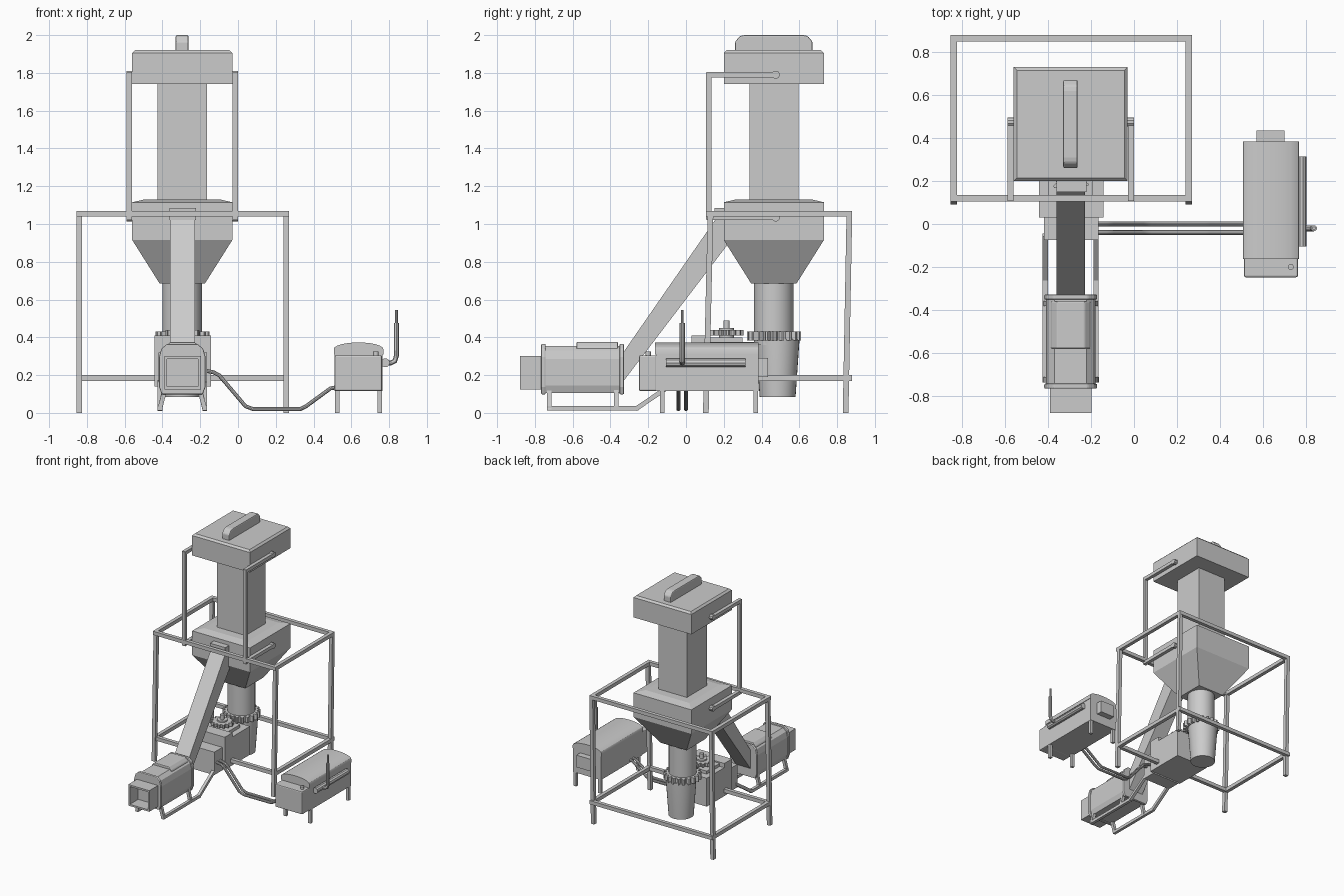
import bpy, bmesh
from math import sin, cos, pi
from mathutils import Vector

cube = bpy.data.objects.get("Cube")
if cube:
    bpy.data.objects.remove(cube, do_unlink=True)

CX, CY = -0.295, 0.465   # axis of the tower


def loft(name, rings, smooth=False, bevel=0):
    """Skin a stack of equal-length rings and cap both ends."""
    bm = bmesh.new()
    loops = [[bm.verts.new(p) for p in ring] for ring in rings]
    n = len(loops[0])
    for a, b in zip(loops, loops[1:]):
        for i in range(n):
            j = (i + 1) % n
            bm.faces.new((a[i], a[j], b[j], b[i]))
    bm.faces.new(loops[0])
    bm.faces.new(loops[-1])
    bmesh.ops.recalc_face_normals(bm, faces=bm.faces)
    mesh = bpy.data.meshes.new(name)
    bm.to_mesh(mesh)
    bm.free()
    obj = bpy.data.objects.new(name, mesh)
    bpy.context.collection.objects.link(obj)
    if bevel:
        mod = obj.modifiers.new("Bevel", 'BEVEL')
        mod.width = bevel
        mod.segments = 2
    if smooth:
        select(obj)
        bpy.ops.object.shade_smooth_by_angle()
    return obj


def select(obj):
    bpy.ops.object.select_all(action='DESELECT')
    obj.select_set(True)
    bpy.context.view_layer.objects.active = obj


def rect(x0, x1, y0, y1, z):
    return [(x0, y0, z), (x1, y0, z), (x1, y1, z), (x0, y1, z)]


def box(name, x, y, z, bevel=0):
    return loft(name, [rect(*x, *y, h) for h in z], bevel=bevel)


def square_stack(name, sections, bevel=0):
    """Square sections (half width, z) around the tower axis."""
    return loft(name, [rect(CX - h, CX + h, CY - h, CY + h, z) for h, z in sections], bevel=bevel)


def circle(x, y, z, radii, n):
    return [(x + radii[i % len(radii)] * cos(2 * pi * i / n),
             y + radii[i % len(radii)] * sin(2 * pi * i / n), z) for i in range(n)]


def lathe(name, x, y, sections, n=32):
    return loft(name, [circle(x, y, z, [r], n) for r, z in sections], smooth=True)


def gear(name, x, y, z, inner, outer, teeth):
    radii = [outer, outer, inner, inner]
    return loft(name, [circle(x, y, h, radii, teeth * 4) for h in z])


def extrude_y(name, profile, y, smooth=False, bevel=0):
    return loft(name, [[(px, v, pz) for px, pz in profile] for v in y], smooth, bevel)


def beam(name, a, b, w=0.03):
    """Square bar between two points."""
    a, b = Vector(a), Vector(b)
    d = (b - a).normalized()
    up = Vector((0, 0, 1)) if abs(d.z) < 0.9 else Vector((0, 1, 0))
    u = d.cross(up).normalized() * w / 2
    v = d.cross(u).normalized() * w / 2
    return loft(name, [[c - u - v, c + u - v, c + u + v, c - u + v] for c in (a, b)])


def bars(name, path, w):
    for a, b in zip(path, path[1:]):
        a, b = Vector(a), Vector(b)
        ext = (b - a).normalized() * w * 0.4
        beam(name, a - ext, b + ext, w)


def pipe(name, path, r):
    """Round tube along a path."""
    curve = bpy.data.curves.new(name, 'CURVE')
    curve.dimensions = '3D'
    curve.bevel_depth = r
    curve.bevel_resolution = 3
    curve.use_fill_caps = True
    spline = curve.splines.new('POLY')
    spline.points.add(len(path) - 1)
    for point, co in zip(spline.points, path):
        point.co = (*co, 1)
    obj = bpy.data.objects.new(name, curve)
    bpy.context.collection.objects.link(obj)
    select(obj)
    bpy.ops.object.convert(target='MESH')
    bpy.ops.object.shade_smooth_by_angle()


# Support frame
LEFT, RIGHT, FRONT, BACK = 0.255, -0.84, 0.12, 0.865
for side, x in (("left", LEFT), ("right", RIGHT)):
    beam(f"front_leg_{side}", (x, 0.105, 0), (x, FRONT + 0.01, 1.06))
    beam(f"back_leg_{side}", (x, 0.845, 0), (x, BACK, 1.06))
    for level, z in (("upper", 1.055), ("lower", 0.185)):
        beam(f"{level}_side_rail_{side}", (x, FRONT, z), (x, BACK - 0.01, z))
for level, z in (("upper", 1.055), ("lower", 0.185)):
    for end, y in (("front", FRONT), ("back", BACK)):
        beam(f"{level}_{end}_rail", (RIGHT - 0.015, y, z), (LEFT + 0.015, y, z))

# Tower: hopper, column, hood and lifting handle
square_stack("hopper", [(0.12, 0.685), (0.265, 0.915), (0.265, 1.115), (0.2, 1.13)])
square_stack("column", [(0.13, 1.1), (0.13, 1.75)])
square_stack("hood", [(0.265, 1.74), (0.265, 1.905), (0.25, 1.92)])
handle = [(0.26, 1.91), (0.26, 1.965), (0.285, 1.995), (0.31, 2), (0.62, 2),
          (0.645, 1.995), (0.67, 1.965), (0.67, 1.91)]
loft("hood_handle", [[(x, y, z) for y, z in handle] for x in (-0.33, -0.262)], bevel=0.008)

# Brackets that hold the hood and the hopper
for side, s in (("left", 1), ("right", -1)):
    x = CX + s * 0.28
    bars(f"hood_bracket_{side}", [(x, 0.47, 1.79), (x, FRONT, 1.79),
                                  (x, FRONT, 1.035), (x, 0.47, 1.035)], 0.028)
    for level, z in (("upper", 1.79), ("lower", 1.035)):
        pipe(f"{level}_pivot_{side}", [(x + s * 0.014, 0.475, z), (x - s * 0.04, 0.475, z)], 0.022)

# Outlet pipe, drum and drive gears
lathe("outlet_pipe", CX, CY, [(0.105, 0.36), (0.105, 0.7)])
lathe("drum", CX, 0.485, [(0.095, 0.085), (0.115, 0.375), (0.115, 0.39)])
gear("drum_gear", CX, CY, (0.382, 0.43), 0.12, 0.143, 20)
gear("drive_gear", CX, 0.215, (0.41, 0.438), 0.07, 0.09, 14)
lathe("drive_hub", CX, 0.215, [(0.04, 0.36), (0.04, 0.45)])
lathe("drive_shaft", CX, 0.215, [(0.016, 0.37), (0.016, 0.49)], 16)

# Gearbox
box("gearbox", (-0.442, -0.142), (0.03, 0.36), (0.14, 0.375))
box("gearbox_step", (-0.442, -0.142), (0.03, 0.13), (0.37, 0.41))
box("gearbox_plate", (-0.4, -0.19), (0.12, 0.3), (0.37, 0.4))
box("motor_box", (-0.42, -0.165), (-0.075, 0.04), (0.13, 0.32))

# Sloping conveyor up to the hopper
chute = [(-0.36, 0.13), (-0.36, 0.28), (0.16, 1.03), (0.25, 1.03), (0.25, 0.93)]
loft("conveyor", [[(x, y, z) for y, z in chute] for x in (-0.36, -0.228)])
box("conveyor_lip", (-0.362, -0.222), (0.15, 0.22), (1.02, 1.085))


def shell(w, low, top):
    """Burner cross-section with a chamfered roof."""
    half = [(w * 0.88, low), (w, low + 0.04), (w, top - 0.07), (w * 0.9, top - 0.025), (w * 0.65, top)]
    return [(CX + x, z) for x, z in half] + [(CX - x, z) for x, z in reversed(half)]


# Burner with collars, open duct and skids
extrude_y("burner_body", shell(0.115, 0.105, 0.355), (-0.755, -0.335))
for end, y in (("front", -0.755), ("back", -0.34)):
    extrude_y(f"burner_collar_{end}", shell(0.123, 0.098, 0.365), (y - 0.012, y + 0.012), bevel=0.006)
extrude_y("burner_lid", shell(0.1, 0.2, 0.375), (-0.58, -0.36), bevel=0.006)

duct = box("burner_duct", (-0.39, -0.197), (-0.88, -0.75), (0.125, 0.3))
bm = bmesh.new()
bm.from_mesh(duct.data)
mouth = min(bm.faces, key=lambda f: f.calc_center_median().y)
bmesh.ops.delete(bm, geom=[mouth], context='FACES_ONLY')
bm.to_mesh(duct.data)
bm.free()
wall = duct.modifiers.new("Wall", 'SOLIDIFY')
wall.thickness = 0.02
wall.offset = -1

for side, s in (("left", 1), ("right", -1)):
    x, top = CX + s * 0.118, CX + s * 0.095
    bars(f"skid_{side}", [(top, -0.725, 0.11), (x, -0.725, 0.025), (x, -0.26, 0.025),
                          (x, -0.06, 0.16)], 0.024)
    beam(f"skid_post_{side}", (x, -0.37, 0.02), (top, -0.37, 0.12), 0.024)

# Generator on legs
box("generator_body", (0.51, 0.765), (-0.16, 0.385), (0.115, 0.315))
box("generator_tank", (0.512, 0.763), (-0.248, -0.155), (0.115, 0.305), bevel=0.008)
roof = [(0.507, 0.31), (0.769, 0.31)]
roof += [(0.638 + 0.131 * cos(pi * i / 12), 0.338 + 0.035 * sin(pi * i / 12)) for i in range(13)]
extrude_y("generator_roof", roof, (-0.163, 0.385), smooth=True)
box("generator_vent", (0.57, 0.7), (0.38, 0.435), (0.19, 0.29))
lathe("fuel_cap", 0.73, -0.2, [(0.014, 0.3), (0.014, 0.325)], 16)
for side, x in (("left", 0.751), ("right", 0.526)):
    for end, y in (("front", -0.125), ("back", 0.37)):
        beam(f"generator_{end}_leg_{side}", (x, y, 0), (x, y, 0.12), 0.024)

# Exhaust
pipe("muffler", [(0.78, -0.105, 0.265), (0.78, -0.09, 0.265), (0.78, 0.3, 0.265), (0.78, 0.315, 0.265)], 0.024)
pipe("exhaust_pipe", [(0.77, -0.02, 0.265), (0.81, -0.02, 0.265), (0.83, -0.02, 0.275),
                      (0.838, -0.02, 0.3), (0.838, -0.02, 0.475)], 0.014)
pipe("exhaust_tip", [(0.838, -0.02, 0.47), (0.838, -0.02, 0.545)], 0.008)

# Twin hoses from the generator to the motor box
hose = [(0.52, 0.135), (0.49, 0.13), (0.36, 0.035), (0.33, 0.02), (0.08, 0.02), (0.04, 0.035),
        (-0.1, 0.2), (-0.13, 0.215), (-0.18, 0.225)]
for name, y in (("hose_front", -0.04), ("hose_back", 0.0)):
    pipe(name, [(x, y, z) for x, z in hose], 0.011)
